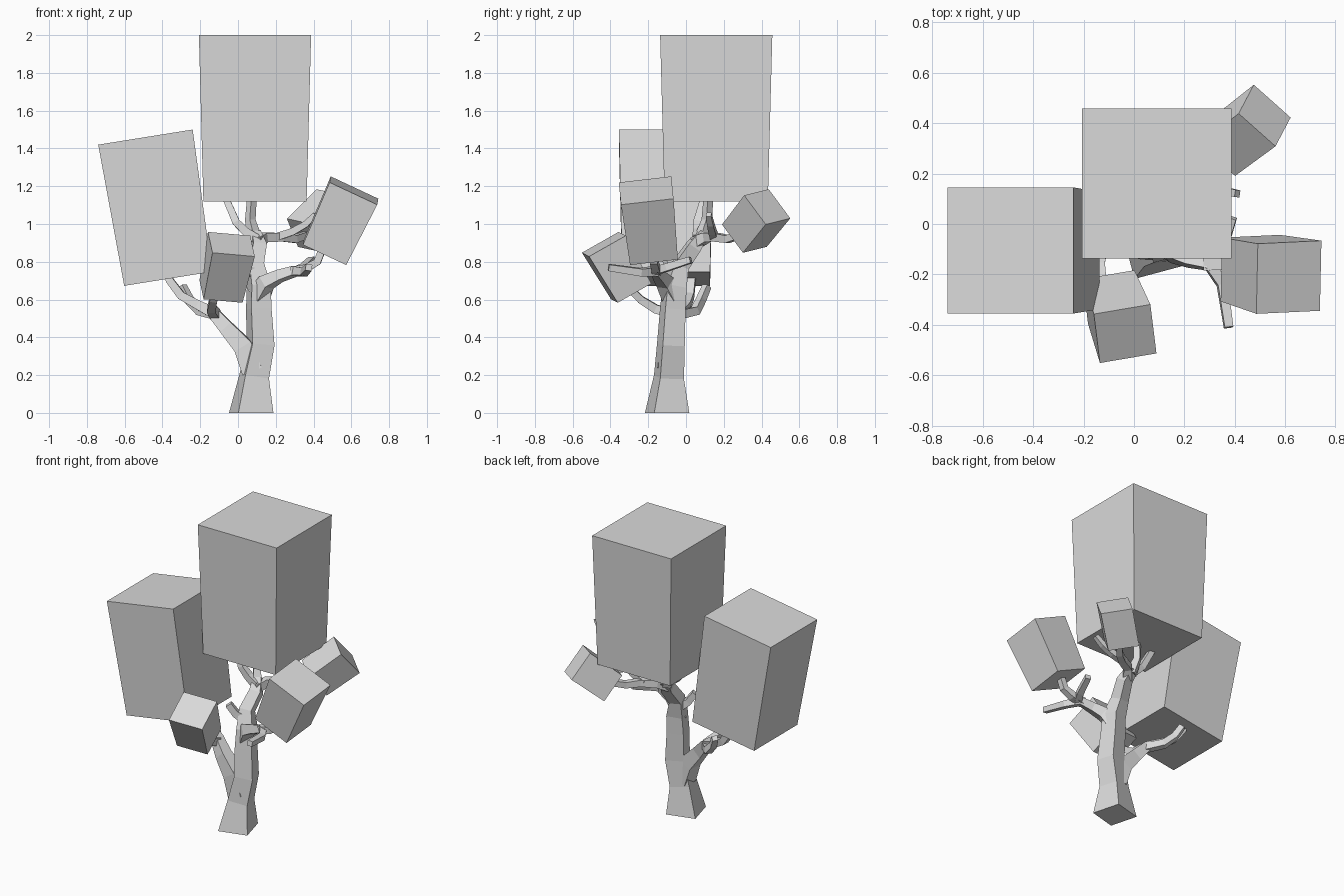
import bpy
import bmesh
from math import radians, cos, sin, sqrt
from mathutils import Vector

if "Cube" in bpy.data.objects:
    bpy.data.objects.remove(bpy.data.objects["Cube"], do_unlink=True)

# One plain colour for the whole tree
grey = bpy.data.materials.new("light_grey")
grey.use_nodes = True
colour = (0.7, 0.7, 0.7, 1)
grey.diffuse_color = colour
grey.node_tree.nodes["Principled BSDF"].inputs["Base Color"].default_value = colour


def finish(name, bm):
    """Turn a bmesh into a flat shaded object."""
    bmesh.ops.recalc_face_normals(bm, faces=bm.faces)
    mesh = bpy.data.meshes.new(name)
    bm.to_mesh(mesh)
    bm.free()
    mesh.materials.append(grey)
    obj = bpy.data.objects.new(name, mesh)
    bpy.context.collection.objects.link(obj)
    return obj


def loft(name, rings):
    """Join four-cornered rings into a closed solid."""
    bm = bmesh.new()
    loops = [[bm.verts.new(p) for p in ring] for ring in rings]
    for low, high in zip(loops, loops[1:]):
        for i in range(4):
            j = (i + 1) % 4
            bm.faces.new((low[i], low[j], high[j], high[i]))
    bm.faces.new(loops[0][::-1])
    bm.faces.new(loops[-1])
    return finish(name, bm)


def square(centre, u, v):
    """Corners of a quad given its centre and two half edges."""
    return [centre + u * a + v * b for a, b in ((-1, -1), (1, -1), (1, 1), (-1, 1))]


def foliage(name, top, bottom, u, v, taper):
    """A tilted block that narrows towards the bottom."""
    top, bottom, u, v = map(Vector, (top, bottom, u, v))
    loft(name, [square(bottom, u * taper, v * taper), square(top, u, v)])


def branch(name, points, widths, side=None, flat_start=False):
    """A square limb swept along a path, with a half width for each point."""
    pts = [Vector(p) for p in points]
    rings = []
    for i, p in enumerate(pts):
        before, after = pts[max(i - 1, 0)], pts[min(i + 1, len(pts) - 1)]
        tangent = (after - before).normalized()
        if flat_start and i == 0:
            tangent = Vector((0, 0, 1))
        if side is None:
            side = tangent.cross(Vector((0, 0, 1)))
        side = (side - tangent * side.dot(tangent)).normalized()
        w = widths[i]
        rings.append(square(p, side * w, tangent.cross(side) * w))
    loft(name, rings)


# Trunk, twisted a little about the vertical
turn = radians(15)
branch("trunk",
       [(.07, -.1, 0), (.085, -.09, .19), (.12, -.08, .36), (.11, -.07, .55),
        (.11, -.06, .67), (.09, -.03, .78), (.11, .04, .88), (.09, .09, .95)],
       [.096, .065, .06, .055, .052, .04, .036, .026],
       Vector((cos(turn), sin(turn), 0)), True)

# Low limb on the -x side and its forks
branch("low_limb",
       [(.08, -.09, .22), (.03, -.085, .35), (-.06, -.07, .45), (-.13, -.04, .53),
        (-.21, 0, .57), (-.3, .02, .62), (-.36, .03, .7), (-.38, .04, .76)],
       [.055, .05, .038, .03, .024, .022, .02, .018])
branch("low_limb_back_fork",
       [(-.12, -.04, .52), (-.2, .05, .54), (-.26, .08, .6), (-.295, .11, .67)],
       [.024, .022, .02, .018])
branch("low_limb_front_fork",
       [(-.12, -.05, .52), (-.14, -.16, .55), (-.13, -.24, .6), (-.11, -.31, .67)],
       [.026, .023, .02, .018])

# Middle limb on the +x side and its forks
branch("middle_limb",
       [(.11, -.07, .62), (.15, -.11, .69), (.22, -.14, .725), (.3, -.16, .75),
        (.35, -.24, .745), (.375, -.41, .77)],
       [.045, .036, .028, .024, .02, .017])
branch("middle_limb_block_fork",
       [(.28, -.16, .75), (.36, -.16, .765), (.42, -.17, .8), (.46, -.17, .9)],
       [.024, .022, .02, .018])
branch("middle_limb_back_fork",
       [(.31, -.17, .75), (.35, -.1, .77), (.39, .025, .81)],
       [.022, .02, .017])
branch("trunk_stub",
       [(.09, -.05, .73), (.04, -.08, .76), (0, -.1, .82)],
       [.03, .022, .02])

# Upper limb reaching back, with a stub
branch("upper_limb",
       [(.1, .05, .9), (.14, .11, .93), (.23, .16, .93), (.3, .22, .92), (.38, .31, .95)],
       [.03, .025, .022, .02, .017])
branch("upper_limb_stub",
       [(.2, .15, .93), (.29, .14, .96), (.36, .13, 1), (.41, .12, 1.05)],
       [.02, .019, .017, .014])

# Twigs carrying the crown
branch("crown_twig_middle",
       [(.09, .08, .92), (.065, .11, 1.02), (.075, .12, 1.16)],
       [.028, .02, .018])
branch("crown_twig_side",
       [(.1, .06, .92), (.04, .06, .96), (-.01, .06, 1.01), (-.07, .1, 1.15)],
       [.026, .022, .02, .017])

# Foliage blocks
foliage("crown_foliage", (.09, .16, 2), (.09, .16, 1.12), (.297, 0, 0), (0, .297, 0), .92)
foliage("large_side_foliage", (-.49, -.105, 1.46), (-.37, -.105, .71),
        (.25, 0, .04), (0, .25, 0), .93)
foliage("front_foliage", (-.035, -.435, .893), (-.09, -.29, .643),
        (.112, .019, -.01), (-.012, .097, .055), .92)
foliage("middle_foliage", (.614, -.211, 1.177), (.461, -.175, .851),
        (.126, .006, -.059), (.003, .139, .016), .91)
foliage("back_foliage", (.518, .43, 1.091), (.359, .309, .938),
        (.073, -.065, -.016), (-.03, -.057, .077), .97)
